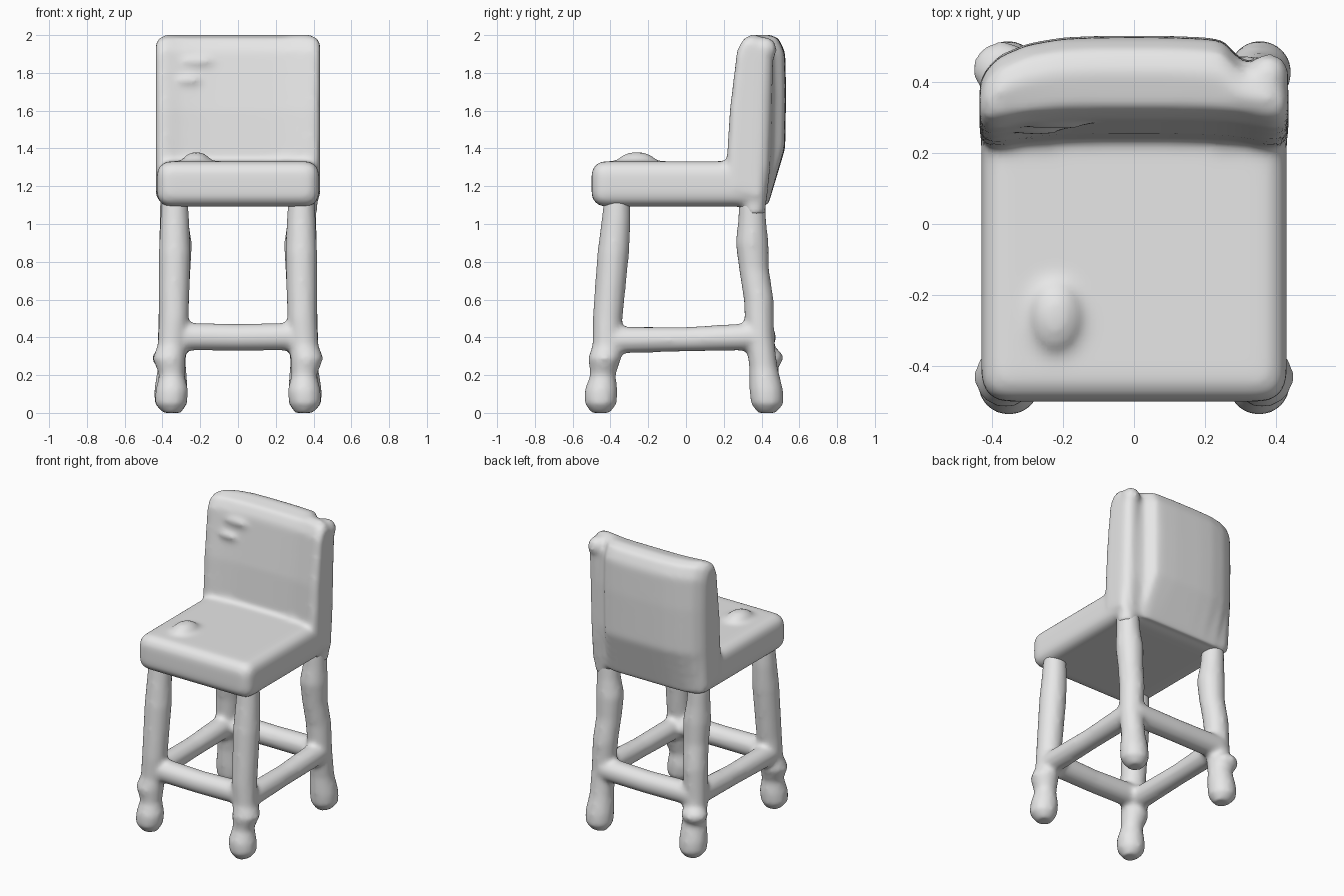
import bpy, bmesh, math
from mathutils import Vector, Matrix

cube = bpy.data.objects.get("Cube")
if cube:
    bpy.data.objects.remove(cube, do_unlink=True)

grey = bpy.data.materials.new("plain_grey")
grey.use_nodes = True
grey.diffuse_color = (0.8, 0.8, 0.8, 1)
grey.node_tree.nodes["Principled BSDF"].inputs["Base Color"].default_value = (0.8, 0.8, 0.8, 1)


def loft(bm, rings):
    """Skin a list of equal-length point rings and cap both ends."""
    loops = [[bm.verts.new(p) for p in ring] for ring in rings]
    count = len(loops[0])
    for a, b in zip(loops, loops[1:]):
        for i in range(count):
            j = (i + 1) % count
            bm.faces.new((a[i], a[j], b[j], b[i]))
    bm.faces.new(loops[0])
    bm.faces.new(loops[-1])


def tube(bm, path, sides=16):
    """Round bar through (x, y, z, radius) stations."""
    axis = Vector(path[-1][:3]) - Vector(path[0][:3])
    main = max(range(3), key=lambda k: abs(axis[k]))
    u = Vector([float(k == (main + 1) % 3) for k in range(3)])
    v = Vector([float(k == (main + 2) % 3) for k in range(3)])
    angles = [math.tau * i / sides for i in range(sides)]
    loft(bm, [[Vector((x, y, z)) + r * (math.cos(a) * u + math.sin(a) * v) for a in angles]
              for x, y, z, r in path])


def lump(bm, centre, size):
    matrix = Matrix.Translation(centre) @ Matrix.Diagonal((*size, 1))
    bmesh.ops.create_uvsphere(bm, u_segments=20, v_segments=12, radius=1, matrix=matrix)


def finish(bm, name, smoothing):
    """Fuse the overlapping solids into one soft, hand-moulded skin."""
    bmesh.ops.recalc_face_normals(bm, faces=bm.faces)
    mesh = bpy.data.meshes.new(name)
    bm.to_mesh(mesh)
    bm.free()
    mesh.materials.append(grey)
    mesh.shade_smooth()
    obj = bpy.data.objects.new(name, mesh)
    bpy.context.collection.objects.link(obj)
    fuse = obj.modifiers.new("fuse", 'REMESH')
    fuse.mode = 'VOXEL'
    fuse.voxel_size = 0.016
    fuse.use_smooth_shade = True
    soften = obj.modifiers.new("soften", 'SMOOTH')
    soften.factor = 0.5
    soften.iterations = smoothing
    return obj


# Seat cushion: rounded block with a small lump on top
bm = bmesh.new()
bmesh.ops.create_cube(bm, size=1, matrix=Matrix.Translation((0, -0.035, 1.212))
                      @ Matrix.Diagonal((0.86, 0.93, 0.24, 1)))
bmesh.ops.bevel(bm, geom=bm.edges[:], offset=0.07, segments=4, profile=0.5, affect='EDGES')
lump(bm, (-0.22, -0.26, 1.32), (0.08, 0.11, 0.062))

# Backrest: side profile lofted across the width, bowed towards the rear
front = [(0.2, 1.15), (0.2, 1.35), (0.215, 1.6), (0.24, 1.8), (0.255, 1.92), (0.29, 1.985)]
rear = [(0.34, 2.005), (0.4, 1.985), (0.435, 1.91), (0.44, 1.7), (0.435, 1.4), (0.42, 1.1)]
rings = []
for x in (-0.435, -0.42, -0.38, -0.3, -0.2, -0.1, 0, 0.1, 0.2, 0.25, 0.3, 0.38, 0.42, 0.435):
    bow = max(0, 1 - (abs(x) / 0.43) ** 4)
    rear_bow = 0.09 * bow * (0.35 if x > 0.27 else 1)
    end = {0.435: 1, 0.42: 0.35}.get(abs(x), 0)
    ring = []
    for y, z in front:
        ring.append((y + 0.04 * bow, z))
    for y, z in rear:
        ring.append((y + rear_bow * min(1, (z - 1.05) / 0.3), z))
    rings.append([(x, 0.33 + (y - 0.33) * (1 - 0.4 * end), 1.55 + (z - 1.55) * (1 - 0.1 * end))
                  for y, z in ring])
loft(bm, rings)

# Rear post, top corner knob and a crease on the backrest
tube(bm, [(0.36, 0.36, 1.05, 0.06), (0.37, 0.385, 1.3, 0.062), (0.375, 0.405, 1.9, 0.06)])
lump(bm, (0.378, 0.42, 1.925), (0.06, 0.062, 0.065))
lump(bm, (-0.22, 0.285, 1.86), (0.1, 0.02, 0.025))
lump(bm, (-0.27, 0.265, 1.76), (0.07, 0.018, 0.02))
finish(bm, "seat_and_backrest", 10)

# Legs: knobbly turned bars; the rear left one has no ankle knob
bm = bmesh.new()
front_leg = [(0.35, -0.45, 0, 0.05), (0.355, -0.452, 0.05, 0.086), (0.35, -0.45, 0.12, 0.088),
             (0.35, -0.44, 0.2, 0.068), (0.365, -0.43, 0.29, 0.088), (0.35, -0.42, 0.36, 0.076),
             (0.34, -0.415, 0.5, 0.08), (0.335, -0.385, 0.85, 0.085), (0.335, -0.37, 1.02, 0.078),
             (0.335, -0.365, 1.14, 0.07)]
rear_leg = [(0.35, 0.43, 0, 0.05), (0.355, 0.43, 0.05, 0.088), (0.355, 0.425, 0.12, 0.09),
            (0.35, 0.41, 0.24, 0.076), (0.35, 0.39, 0.4, 0.076), (0.34, 0.385, 0.6, 0.08),
            (0.33, 0.36, 0.76, 0.08), (0.33, 0.35, 0.9, 0.088), (0.34, 0.35, 1.02, 0.075),
            (0.345, 0.35, 1.14, 0.07)]
for side in (-1, 1):
    for path in (front_leg, rear_leg):
        tube(bm, [(side * x, y, z, r) for x, y, z, r in path])
lump(bm, (-0.37, 0.435, 0.29), (0.085, 0.08, 0.06))

# Stretchers: a ring of four bars joining the legs
for side in (-1, 1):
    tube(bm, [(side * 0.35, -0.41, 0.385, 0.072), (side * 0.35, 0, 0.39, 0.066),
              (side * 0.35, 0.39, 0.405, 0.074)])
    tube(bm, [(-0.34, side * 0.4, 0.405, 0.075), (0, side * 0.405, 0.4, 0.072),
              (0.34, side * 0.4, 0.405, 0.075)])
finish(bm, "legs_and_stretchers", 7)
